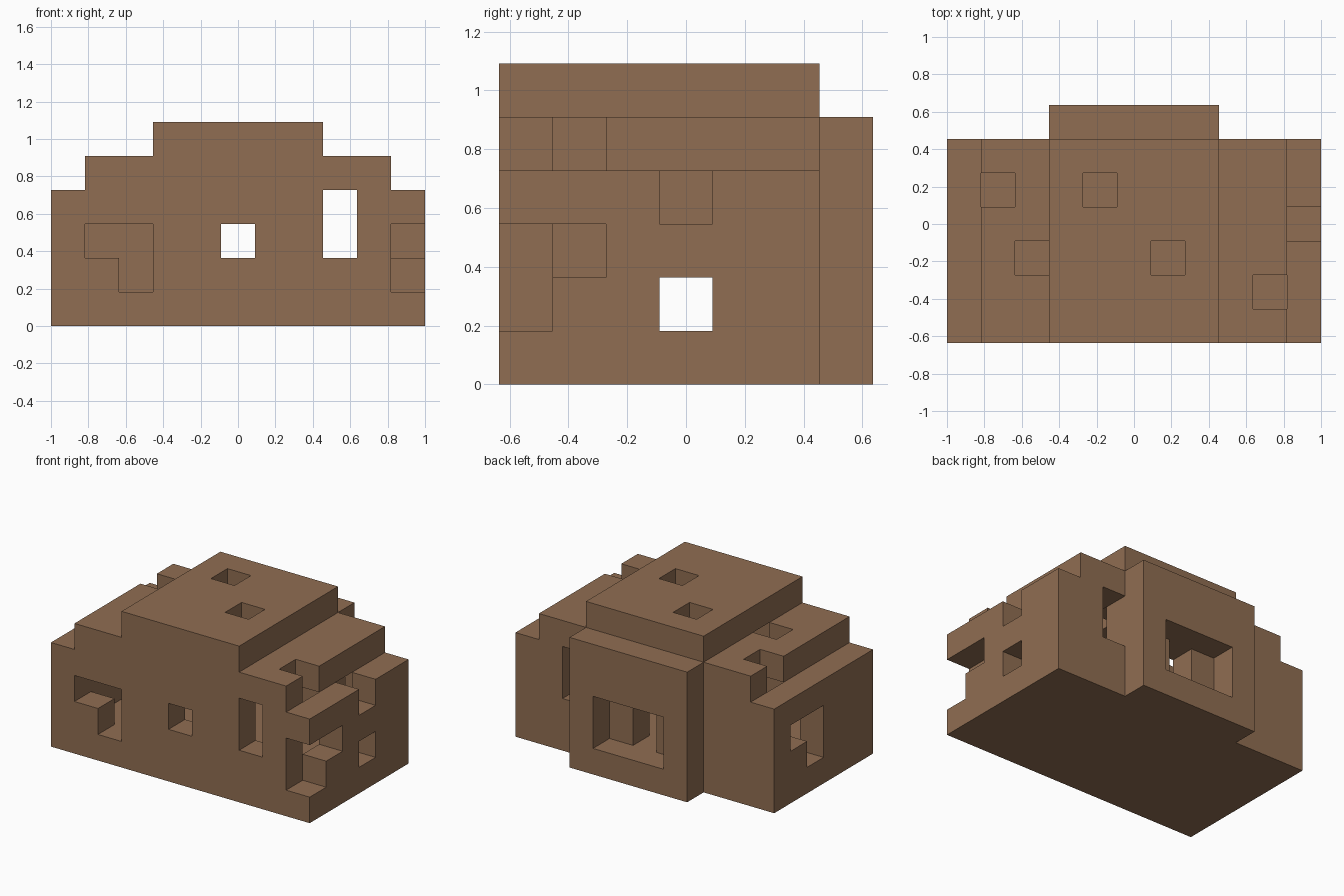
import bpy
import bmesh
from mathutils import Vector

cube = bpy.data.objects.get("Cube")
if cube:
    bpy.data.objects.remove(cube, do_unlink=True)

S = 2 / 11                      # edge of one block
ORIGIN = Vector((-5.5, -3.5, 0))

brown = bpy.data.materials.new("earth brown")
brown.use_nodes = True
COLOR = (0.28, 0.155, 0.085, 1)
brown.diffuse_color = COLOR
brown.node_tree.nodes["Principled BSDF"].inputs["Base Color"].default_value = COLOR


def box(x0, x1, y0, y1, z0, z1):
    """Set of block cells in an inclusive range."""
    return {(x, y, z) for x in range(x0, x1 + 1)
            for y in range(y0, y1 + 1) for z in range(z0, z1 + 1)}


# Solid parts: stepped body with hollow rooms
parts = {
    "floor_slab": box(0, 10, 0, 5, 0, 0),
    "lower_walls": box(0, 10, 0, 5, 1, 3) - box(1, 9, 1, 4, 1, 3),
    "middle_tier": box(1, 9, 0, 5, 4, 4) - box(3, 7, 1, 4, 4, 4),
    "top_roof": box(3, 7, 0, 5, 5, 5),
    "back_annex": box(3, 7, 6, 6, 0, 4),
}

# Openings
openings = set().union(
    box(1, 2, 0, 0, 2, 2), box(2, 2, 0, 0, 1, 1),        # front left notch
    box(5, 5, 0, 0, 2, 2),                               # front window
    box(8, 8, 0, 0, 2, 3), box(8, 8, 5, 5, 2, 3),        # tall windows
    box(10, 10, 0, 0, 1, 2), box(10, 10, 1, 1, 2, 2),    # front corner notch
    box(10, 10, 3, 3, 1, 1), box(10, 10, 3, 3, 3, 3),    # side openings
    box(0, 0, 3, 3, 1, 2), box(0, 0, 4, 4, 2, 2),        # other side opening
    box(4, 6, 6, 6, 1, 2), box(5, 5, 5, 5, 1, 2),        # annex window
    box(4, 4, 4, 4, 5, 5), box(6, 6, 2, 2, 5, 5),        # top roof holes
    box(1, 1, 4, 4, 4, 4), box(2, 2, 2, 2, 4, 4),        # tier holes
    box(9, 9, 1, 1, 4, 4),
)
solid = set().union(*parts.values()) - openings


def build(name, cells):
    """Mesh the exposed block sides of one part."""
    bm = bmesh.new()
    for cell in sorted(cells):
        centre = Vector(cell) + Vector((0.5, 0.5, 0.5))
        for axis in range(3):
            for sign in (-1, 1):
                step = Vector((0, 0, 0))
                step[axis] = sign
                if tuple(int(c + d) for c, d in zip(cell, step)) in solid:
                    continue
                u, v = Vector((0, 0, 0)), Vector((0, 0, 0))
                u[(axis + 1) % 3] = 0.5
                v[(axis + 2) % 3] = 0.5 * sign
                mid = centre + step / 2
                corners = (mid - u - v, mid + u - v, mid + u + v, mid - u + v)
                bm.faces.new([bm.verts.new((p + ORIGIN) * S) for p in corners])
    bmesh.ops.remove_doubles(bm, verts=bm.verts, dist=S / 100)
    mesh = bpy.data.meshes.new(name)
    bm.to_mesh(mesh)
    bm.free()
    mesh.materials.append(brown)
    bpy.context.collection.objects.link(bpy.data.objects.new(name, mesh))


for part_name, part_cells in parts.items():
    build(part_name, part_cells - openings)
